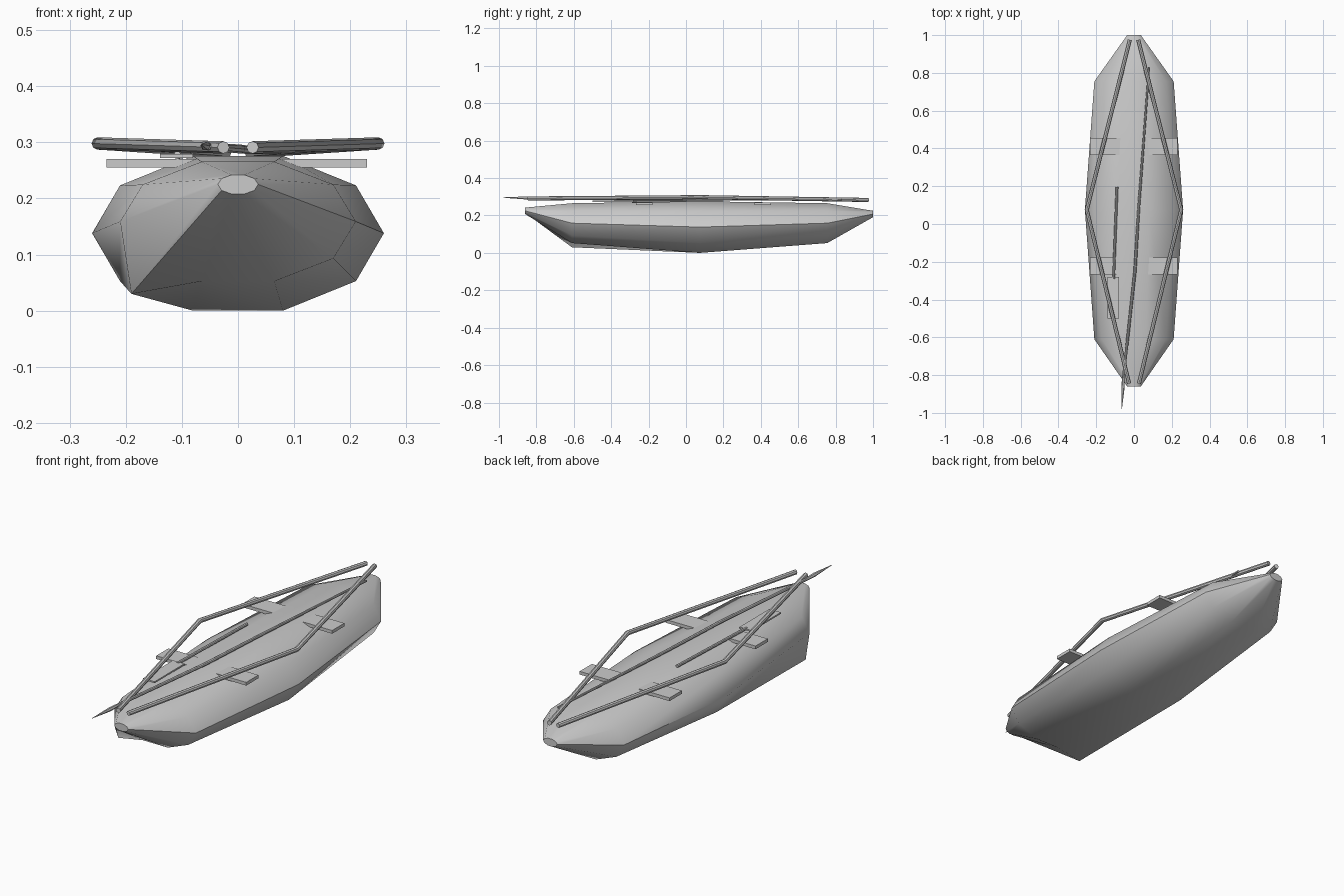
import bpy, bmesh, math
from mathutils import Vector

if "Cube" in bpy.data.objects:
    bpy.data.objects.remove(bpy.data.objects["Cube"])


def finish(name, bm, angle=40):
    bmesh.ops.recalc_face_normals(bm, faces=bm.faces)
    mesh = bpy.data.meshes.new(name)
    bm.to_mesh(mesh)
    bm.free()
    ob = bpy.data.objects.new(name, mesh)
    bpy.context.collection.objects.link(ob)
    bpy.ops.object.select_all(action='DESELECT')
    ob.select_set(True)
    bpy.context.view_layer.objects.active = ob
    bpy.ops.object.shade_smooth_by_angle(angle=math.radians(angle))
    return ob


def skin(bm, rings):
    # joins successive rings and caps both ends
    for a, b in zip(rings, rings[1:]):
        n = len(a)
        for i in range(n):
            j = (i + 1) % n
            bm.faces.new((a[i], a[j], b[j], b[i]))
    bm.faces.new(rings[0])
    bm.faces.new(rings[-1])


def pole(name, points, radii, sides=8):
    # round bar running mostly along y
    bm = bmesh.new()
    pts = [Vector(p) for p in points]
    rings = []
    for k, (p, r) in enumerate(zip(pts, radii)):
        t = (pts[min(k + 1, len(pts) - 1)] - pts[max(k - 1, 0)]).normalized()
        side = t.cross(Vector((0, 0, 1))).normalized()
        up = side.cross(t)
        rings.append([bm.verts.new(p + r * (math.cos(a) * side + math.sin(a) * up))
                      for a in (2 * math.pi * i / sides for i in range(sides))])
    skin(bm, rings)
    return finish(name, bm)


def box(name, lo, hi):
    bm = bmesh.new()
    bmesh.ops.create_cube(bm, size=1)
    for v in bm.verts:
        v.co = [(l + h) / 2 + c * (h - l) for c, l, h in zip(v.co, lo, hi)]
    return finish(name, bm, 30)


# hull: ten-sided sections (y, centre z, half width, half height)
stations = [(-0.86, 0.225, 0.036, 0.018), (-0.61, 0.159, 0.21, 0.112),
            (0.075, 0.138, 0.26, 0.145),
            (0.755, 0.159, 0.21, 0.112), (1.0, 0.208, 0.036, 0.018)]
bm = bmesh.new()
rings = [[bm.verts.new((rx * math.cos(i * math.pi / 5), y, z + rz * math.sin(i * math.pi / 5)))
          for i in range(10)] for y, z, rx, rz in stations]
rings[1][6].co = (-0.19, -0.61, 0.03)  # dented front corner
skin(bm, rings)
finish("hull", bm, 50)

# gunwale rails on both sides
for s, side in ((1, "right"), (-1, "left")):
    pole(side + "_rail", [(s * 0.026, -0.845, 0.291), (s * 0.25, 0.075, 0.298),
                          (s * 0.022, 0.975, 0.283)], [0.011] * 3)

# seats crossing the hull
for y, name in ((-0.223, "front_seat"), (0.41, "rear_seat")):
    box(name, (-0.234, y - 0.045, 0.255), (0.23, y + 0.045, 0.27))

# spear lying along the deck
pole("spear_shaft", [(0.08, 0.83, 0.284), (0.026, 0.1, 0.286), (0.005, -0.25, 0.288),
                     (-0.055, -0.8, 0.293)], [0.005, 0.007, 0.008, 0.007])
pole("spear_head", [(-0.055, -0.79, 0.293), (-0.058, -0.86, 0.294), (-0.065, -0.98, 0.296)],
     [0.006, 0.009, 0.001], 6)

# paddle
pole("paddle_shaft", [(-0.09, 0.195, 0.28), (-0.108, -0.29, 0.277)], [0.007] * 2)
box("paddle_blade", (-0.139, -0.5, 0.272), (-0.08, -0.28, 0.279))
